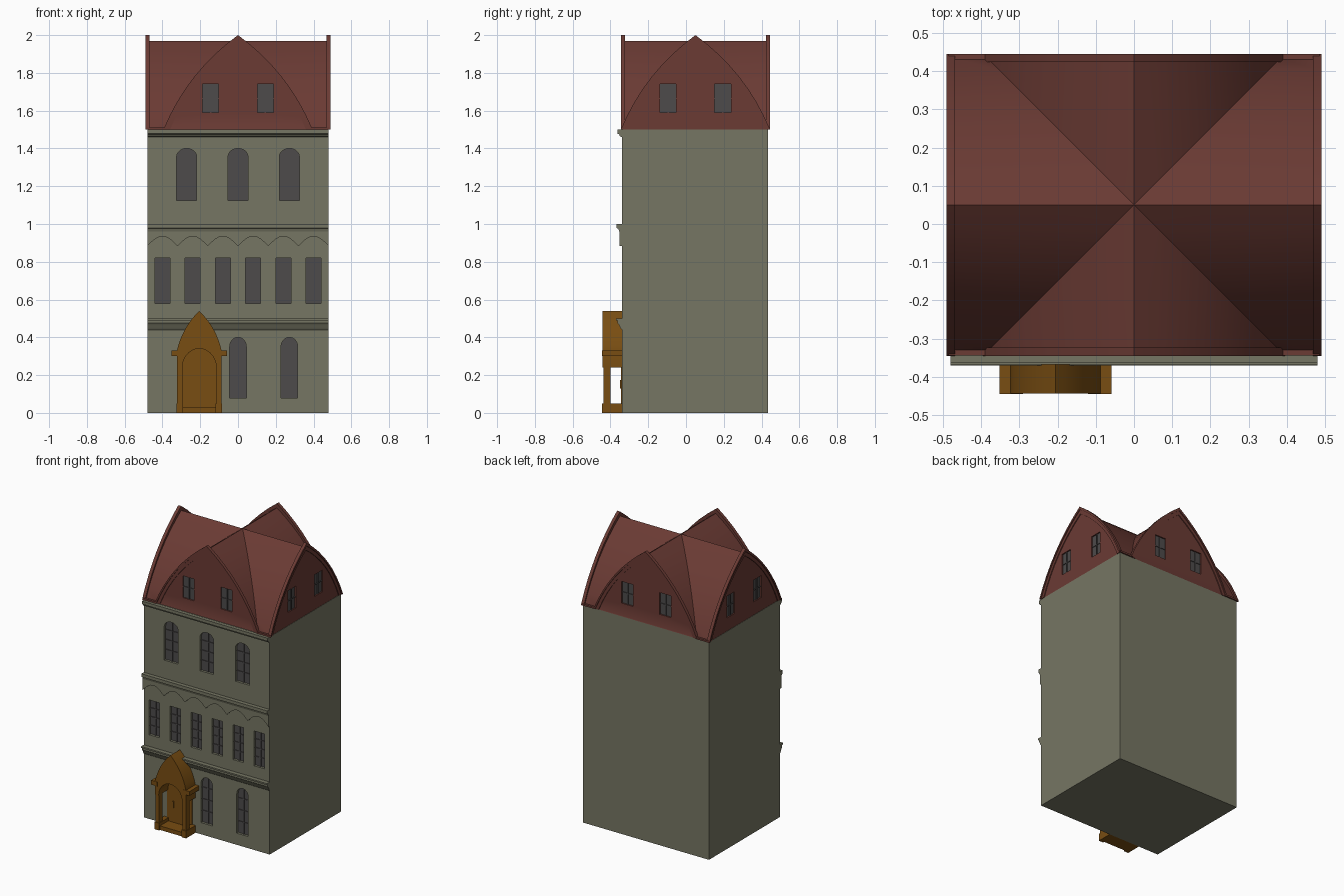
import bpy, bmesh, math
from mathutils import Matrix, Vector

if "Cube" in bpy.data.objects:
    bpy.data.objects.remove(bpy.data.objects["Cube"])


def material(name, rgb):
    m = bpy.data.materials.new(name)
    m.diffuse_color = (*rgb, 1)
    m.use_nodes = True
    m.node_tree.nodes["Principled BSDF"].inputs["Base Color"].default_value = m.diffuse_color
    return m


STONE = material("stone", (0.18, 0.18, 0.125))
TILE = material("roof_tile", (0.145, 0.043, 0.034))
WOOD = material("portal_wood", (0.19, 0.075, 0.006))
GLASS = material("window_grey", (0.075, 0.07, 0.07))
YC = 0.05  # building centre in y


def frame(k):
    """Wall frame: u along wall, v up, w outward. 0 front, 1 right, 2 back, 3 left."""
    base = Matrix(((1, 0, 0, 0), (0, 0, -1, 0), (0, 1, 0, 0), (0, 0, 0, 1)))
    return Matrix.Translation((0, YC, 0)) @ Matrix.Rotation(k * math.pi / 2, 4, 'Z') @ base


def add_prism(bm, pts, w0, w1, k):
    f = frame(k)
    a = [bm.verts.new(f @ Vector((u, v, w0))) for u, v in pts]
    b = [bm.verts.new(f @ Vector((u, v, w1))) for u, v in pts]
    bm.faces.new(a)
    bm.faces.new(b)
    for i in range(len(pts)):
        j = (i + 1) % len(pts)
        bm.faces.new((a[i], a[j], b[j], b[i]))


def build(name, parts, mat):
    """One object from a list of (outline, w0, w1, wall) prisms."""
    bm = bmesh.new()
    for p in parts:
        add_prism(bm, *p)
    bmesh.ops.recalc_face_normals(bm, faces=bm.faces)
    me = bpy.data.meshes.new(name)
    bm.to_mesh(me)
    bm.free()
    me.materials.append(mat)
    ob = bpy.data.objects.new(name, me)
    bpy.context.collection.objects.link(ob)
    return ob


def activate(ob):
    bpy.ops.object.select_all(action='DESELECT')
    ob.select_set(True)
    bpy.context.view_layer.objects.active = ob


def boolean(ob, other, op):
    activate(ob)
    m = ob.modifiers.new(op, 'BOOLEAN')
    m.operation, m.object, m.solver = op, other, 'EXACT'
    bpy.ops.object.modifier_apply(modifier=m.name)
    bpy.data.objects.remove(other)


def rect(u0, u1, v0, v1):
    return [(u0, v0), (u1, v0), (u1, v1), (u0, v1)]


def pointed(half, base, top, sag, uc=0.0, n=8):
    """Pointed arch from left foot over the apex to the right foot."""
    h = top - base
    L = math.hypot(half, h)
    side = []
    for i in range(n + 1):
        t = i / n
        b = 4 * sag * t * (1 - t)
        side.append((half * (1 - t) + b * h / L, base + h * t + b * half / L))
    return [(uc - u, v) for u, v in side] + [(uc + u, v) for u, v in side[-2::-1]]


def round_top(uc, half, v0, spring, top, n=12):
    arc = [(uc + half * math.cos(math.pi * i / n),
            spring + (top - spring) * math.sin(math.pi * i / n)) for i in range(n + 1)]
    return [(uc - half, v0), (uc + half, v0)] + arc


# Window helper: recess cutter, pane and glazing bars
cuts = {"body": [], "roof": []}
panes, bars = [], []


def window(target, outline, wall, k, depth, rows):
    us, vs = [p[0] for p in outline], [p[1] for p in outline]
    u0, u1, v0, v1 = min(us), max(us), min(vs), max(vs)
    uc, b = (u0 + u1) / 2, 0.004
    cuts[target].append((outline, wall - depth, wall + 0.02, k))
    panes.append((outline, wall - depth - 0.004, wall - depth + 0.003, k))
    w0, w1 = wall - depth, wall - depth + 0.009
    bars.append((rect(uc - b, uc + b, v0, v1 - 0.003), w0, w1, k))
    for i in range(1, rows):
        v = v0 + (v1 - v0) * i / rows
        bars.append((rect(u0, u1, v - b * 0.7, v + b * 0.7), w0, w1 - 0.001, k))


FRONT = 0.39
for u in (-0.272, 0, 0.272):
    window("body", round_top(u, 0.053, 1.125, 1.355, 1.40), FRONT, 0, 0.02, 4)
for u in (0, 0.272):
    window("body", round_top(u, 0.044, 0.08, 0.35, 0.40), FRONT, 0, 0.02, 4)
for i in range(6):
    u = -0.4 + 0.16 * i
    window("body", rect(u - 0.04, u + 0.04, 0.58, 0.82), FRONT, 0, 0.02, 4)
for k in range(4):
    wall = (0.383, 0.478)[k % 2]
    for s in (-1, 1):
        u = s * 0.145
        window("roof", rect(u - 0.043, u + 0.043, 1.59, 1.74), wall, k, 0.012, 2)

# House body with recessed windows
body = build("house_body", [(rect(-0.39, 0.385, 0, 1.5), -0.48, 0.48, 1)], STONE)
boolean(body, build("body_cutter", cuts["body"], STONE), 'DIFFERENCE')

# Cross-gabled roof with convex slopes
slope = pointed(0.385, 1.5, 1.97, 0.045)
roof = build("roof", [(slope, -0.478, 0.478, 1)], TILE)
boolean(roof, build("cross_roof", [(slope, -0.383, 0.383, 0)], TILE), 'UNION')
boolean(roof, build("roof_cutter", cuts["roof"], TILE), 'DIFFERENCE')

build("window_panes", panes, GLASS)
build("window_bars", bars, GLASS)

# Raised edging on the four gables, plus short eaves at the corners
outer = pointed(0.395, 1.5, 2.0, 0.045)
mid = pointed(0.383, 1.5, 1.98, 0.045)
inner = pointed(0.36, 1.5, 1.95, 0.043)
edging = []
for k in range(4):
    W = (0.395, 0.49)[k % 2]
    edging.append((outer + mid[::-1], W - 0.022, W, k))
    edging.append((mid + inner[::-1], W - 0.022, W - 0.006, k))
build("gable_edging", edging, TILE)
build("corner_eaves", [(rect(min(s * 0.385, s * 0.485), max(s * 0.385, s * 0.485), 1.5, 1.512),
                        0.37, 0.394, k) for k in (0, 2) for s in (-1, 1)], TILE)

# Moulded string courses: (outward projection, height) profiles
for name, prof in {
    "lower_cornice": [(0, 0.44), (0.008, 0.45), (0.012, 0.462), (0.022, 0.475), (0.022, 0.488),
                      (0.03, 0.49), (0.03, 0.5), (0, 0.5)],
    "middle_cornice": [(0, 0.955), (0.013, 0.96), (0.018, 0.975), (0.027, 0.978), (0.027, 1.0), (0, 1.0)],
    "top_cornice": [(0, 1.46), (0.01, 1.465), (0.014, 1.475), (0.022, 1.478), (0.022, 1.499), (0, 1.499)],
}.items():
    build(name, [([(-FRONT - p, z) for p, z in prof], -0.48, 0.48, 1)], STONE)

# Arcaded frieze under the middle cornice
scallop = [(-0.48, 0.965)]
for i in range(6):
    for j in range(8 + (i == 5)):
        t = j / 8
        scallop.append((-0.48 + 0.16 * (i + t), 0.883 + 0.052 * math.sin(math.pi * t)))
scallop.append((0.48, 0.965))
build("arcade_frieze", [(scallop, FRONT - 0.005, FRONT + 0.012, 0)], STONE)

# Entrance porch
PX = -0.205
opening = [(PX + 0.09 * math.cos(math.pi * i / 14), 0.24 + 0.1 * math.sin(math.pi * i / 14))
           for i in range(15)]
arch = [(PX - 0.118, 0.24)] + pointed(0.118, 0.33, 0.54, 0.018, PX) + [(PX + 0.118, 0.24)]
build("porch_arch", [(arch + opening, FRONT - 0.003, 0.493, 0)], WOOD)
sides = {"porch_imposts": (0.1, 0.146, 0.3, 0.33, FRONT, 0.495),
         "porch_pillars": (0.09, 0.117, 0.045, 0.245, 0.45, 0.488),
         "porch_plinths": (0.085, 0.12, 0, 0.05, FRONT, 0.495)}
for name, (a, b, v0, v1, w0, w1) in sides.items():
    build(name, [(rect(PX + min(s * a, s * b), PX + max(s * a, s * b), v0, v1), w0, w1, 0)
                 for s in (-1, 1)], WOOD)
build("porch_step", [(rect(PX - 0.09, PX + 0.09, 0, 0.028), FRONT, 0.485, 0)], WOOD)
build("door", [(round_top(PX, 0.095, 0.02, 0.24, 0.345), FRONT - 0.005, FRONT + 0.004, 0)], WOOD)
build("door_handle", [(rect(PX - 0.048, PX - 0.041, 0.13, 0.175), FRONT, FRONT + 0.01, 0)], WOOD)

# Smooth curves, keep corners sharp
for ob in list(bpy.context.scene.objects):
    activate(ob)
    bpy.ops.object.shade_smooth_by_angle(angle=math.radians(25))
